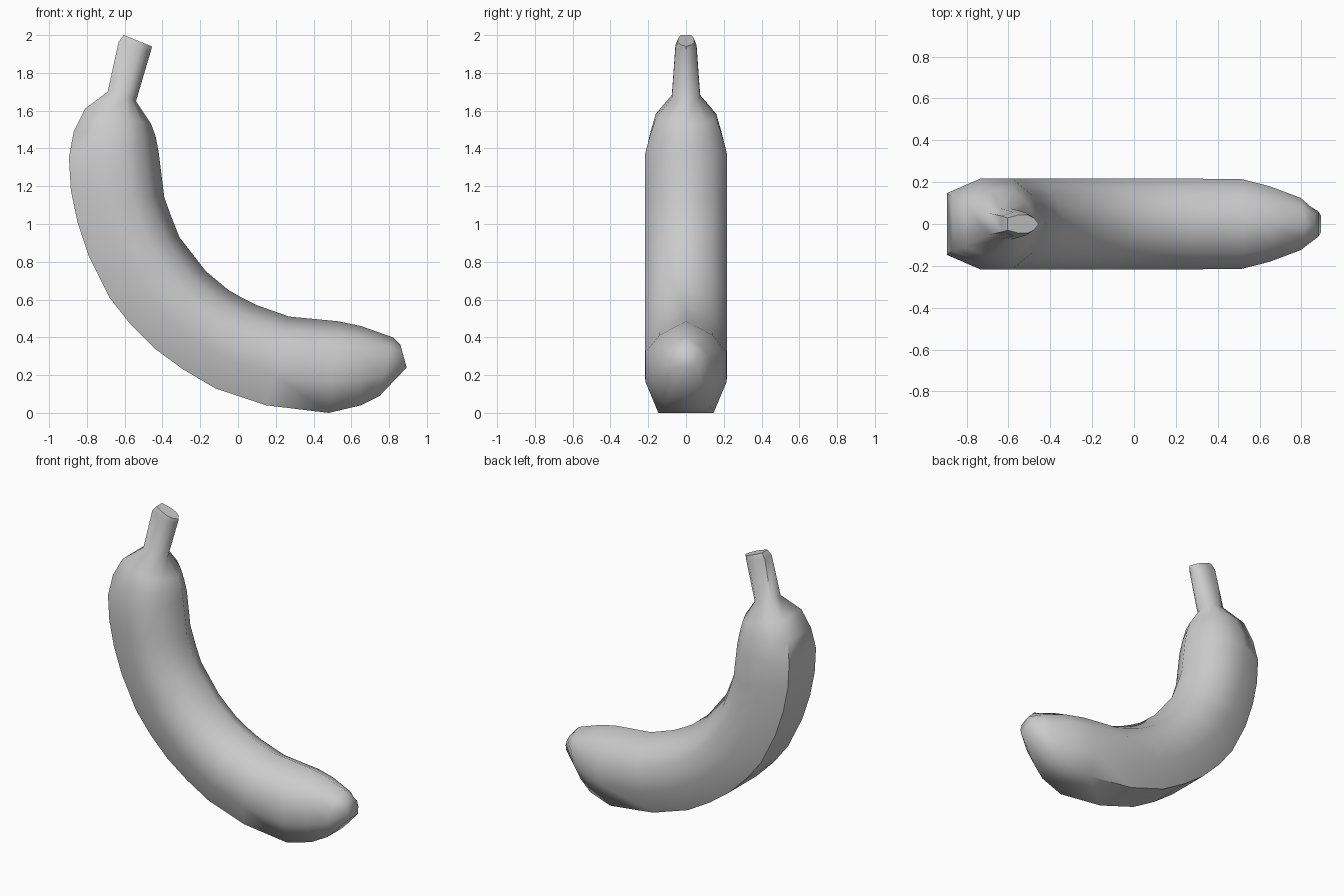
import bpy, bmesh, math
from mathutils import Vector

# Stations along the fruit: outer x, z, inner x, z, half width
STATIONS = [
    (-0.605, 2.00, -0.455, 1.94, 0.043),   # stem cap
    (-0.632, 1.965, -0.463, 1.91, 0.056),
    (-0.69, 1.70, -0.54, 1.65, 0.075),     # stem base
    (-0.81, 1.61, -0.46, 1.53, 0.16),      # shoulder
    (-0.87, 1.49, -0.435, 1.46, 0.19),
    (-0.895, 1.35, -0.42, 1.38, 0.217),
    (-0.885, 1.18, -0.39, 1.14, 0.217),    # curved body
    (-0.85, 1.01, -0.35, 1.03, 0.217),
    (-0.79, 0.83, -0.31, 0.93, 0.217),
    (-0.68, 0.61, -0.17, 0.75, 0.217),
    (-0.57, 0.47, -0.11, 0.70, 0.217),
    (-0.44, 0.34, -0.05, 0.65, 0.217),
    (-0.29, 0.23, 0.02, 0.61, 0.217),
    (-0.12, 0.13, 0.10, 0.57, 0.217),
    (0.15, 0.04, 0.27, 0.51, 0.217),
    (0.48, 0.00, 0.53, 0.485, 0.215),
    (0.65, 0.04, 0.65, 0.46, 0.18),        # blossom end
    (0.75, 0.09, 0.82, 0.40, 0.125),
    (0.893, 0.24, 0.86, 0.36, 0.06),
]

# Cross-section: flat outer face, straight sides, ridge on the inner curve
HALF = [(0.0, 0.68), (0.34, 1.0), (0.66, 1.0), (0.85, 0.65)]
SECTION = HALF + [(1.0, 0.0)] + [(t, -w) for t, w in reversed(HALF)]


def loft(name, stations, section):
    bm = bmesh.new()
    rings = []
    for ox, oz, ix, iz, width in stations:
        outer, inner = Vector((ox, 0, oz)), Vector((ix, 0, iz))
        rings.append([bm.verts.new(outer.lerp(inner, t) + Vector((0, w * width, 0)))
                      for t, w in section])
    n = len(section)
    for a, b in zip(rings, rings[1:]):
        for i in range(n):
            j = (i + 1) % n
            bm.faces.new((a[i], a[j], b[j], b[i]))
    bm.faces.new(rings[0])
    bm.faces.new(rings[-1])
    bmesh.ops.recalc_face_normals(bm, faces=bm.faces)
    mesh = bpy.data.meshes.new(name)
    bm.to_mesh(mesh)
    bm.free()
    obj = bpy.data.objects.new(name, mesh)
    bpy.context.collection.objects.link(obj)
    return obj


# Whole fruit as one continuous skin
banana = loft("banana", STATIONS, SECTION)
bpy.context.view_layer.objects.active = banana
banana.select_set(True)
bpy.ops.object.shade_smooth_by_angle(angle=math.radians(65))
